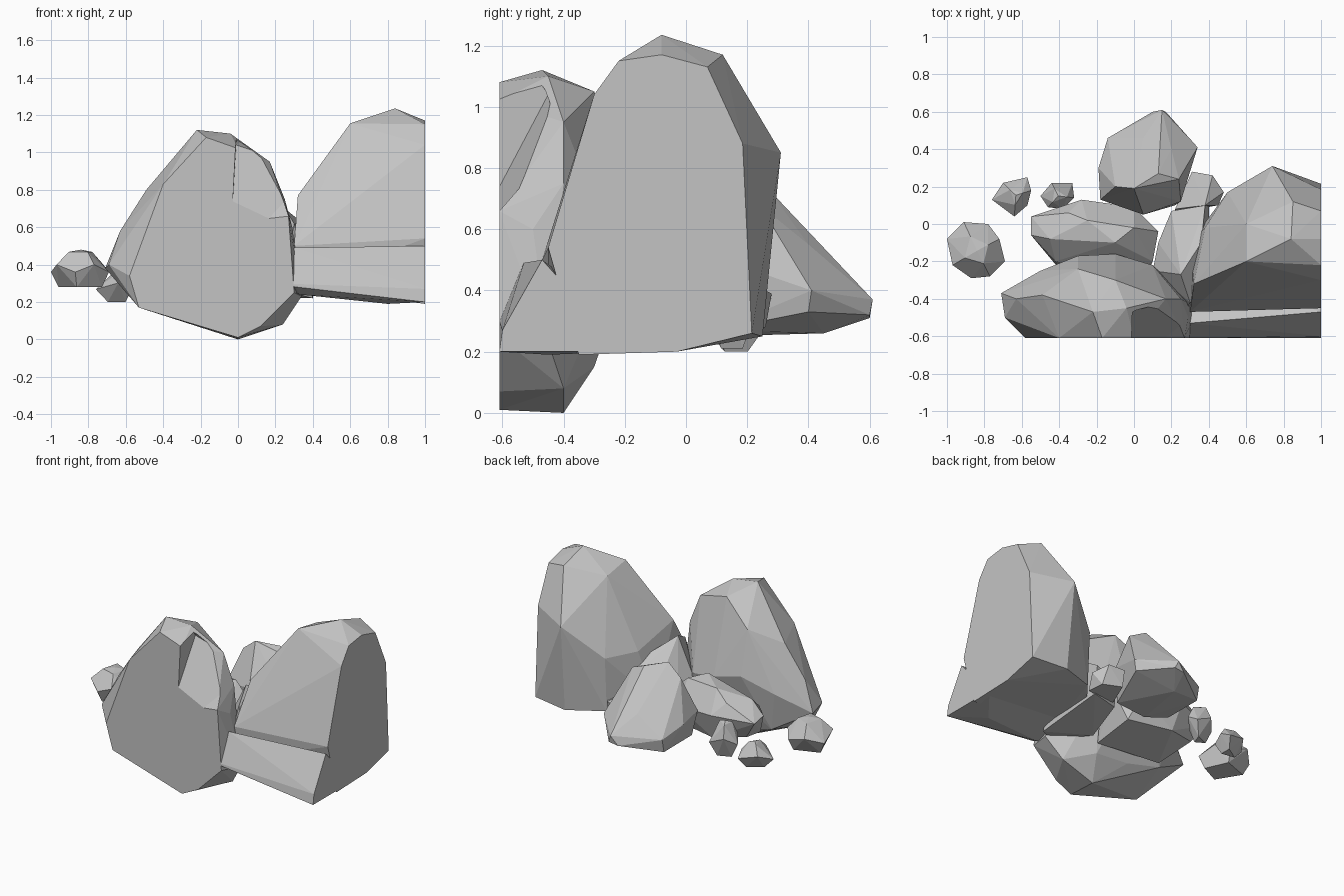
import bpy
import bmesh

cube = bpy.data.objects.get("Cube")
if cube:
    bpy.data.objects.remove(cube, do_unlink=True)

# Single stone colour
stone = bpy.data.materials.new("grey_stone")
stone.use_nodes = True
stone_colour = (0.55, 0.55, 0.55, 1)
stone.diffuse_color = stone_colour
shader = stone.node_tree.nodes["Principled BSDF"]
shader.inputs["Base Color"].default_value = stone_colour
shader.inputs["Roughness"].default_value = 0.9


def rock(name, corners):
    """Faceted stone: the convex hull of its corner points."""
    bm = bmesh.new()
    for corner in corners:
        bm.verts.new(corner)
    bmesh.ops.convex_hull(bm, input=bm.verts[:])
    loose = [v for v in bm.verts if not v.link_faces]
    bmesh.ops.delete(bm, geom=loose, context='VERTS')
    bmesh.ops.dissolve_limit(bm, angle_limit=0.02,
                             verts=bm.verts[:], edges=bm.edges[:])
    bmesh.ops.recalc_face_normals(bm, faces=bm.faces[:])
    mesh = bpy.data.meshes.new(name)
    bm.to_mesh(mesh)
    bm.free()
    mesh.materials.append(stone)
    obj = bpy.data.objects.new(name, mesh)
    bpy.context.collection.objects.link(obj)
    return obj


def pebble(name, outline, low, high, crown, base):
    """Small stone: a zigzag girdle with a smaller crown and base."""
    count = len(outline)
    mid_x = sum(x for x, y in outline) / count
    mid_y = sum(y for x, y in outline) / count
    height = high - low
    corners = []
    for i, (x, y) in enumerate(outline):
        girdle = 0.6 if i % 2 else 0.4
        corners.append((x, y, low + height * girdle))
        # Alternate corners carry the crown and the base
        scale = crown if i % 2 else base
        level = high - height * 0.06 if i % 2 else low
        corners.append((mid_x + (x - mid_x) * scale,
                        mid_y + (y - mid_y) * scale, level))
    corners.append((mid_x, mid_y, high))
    return rock(name, corners)


def carve(target, cutter):
    """Cut one stone out of another and drop the cutter."""
    cutter.hide_render = True
    cut = target.modifiers.new("notch", 'BOOLEAN')
    cut.operation = 'DIFFERENCE'
    cut.solver = 'EXACT'
    cut.object = cutter
    bpy.context.view_layer.objects.active = target
    bpy.ops.object.modifier_apply(modifier=cut.name)
    bpy.data.objects.remove(cutter, do_unlink=True)


# Front boulder, sliced flat along the front plane
front = -0.61
front_outline = [
    (-.53, .17), (-.58, .34), (-.4, .83), (-.17, 1.08), (0, 1.02), (.27, .66),
    (.28, .48), (.3, .25), (.12, .07), (0, .01), (-.2, .09)]
front_boulder = rock("front_boulder", [(x, front, z) for x, z in front_outline] + [
    (-.71, -.37, .38), (-.69, -.5, .4), (-.6, -.45, .28), (-.63, -.4, .58),
    (-.49, -.38, .8), (-.5, -.25, .5), (-.3, -.17, .6), (-.1, -.16, .55),
    (-.3, -.24, .9), (-.22, -.47, 1.12), (-.04, -.45, 1.1), (-.1, -.3, 1.05),
    (.17, -.4, .95), (.25, -.4, .75), (.1, -.22, .5), (.29, -.5, .6),
    (-.45, -.29, .23), (-.2, -.3, .17), (.05, -.3, .15), (.24, -.4, .08),
    (.34, -.45, .23), (0, -.4, 0)])

# Broken-out notch at its upper front corner
carve(front_boulder, rock("notch_cutter", [
    (-.03, -.63, .7), (.14, -.63, .62), (.4, -.63, .65), (-.01, -.45, 1.04),
    (.2, -.44, .96), (.4, -.42, .9), (0, -.63, 1.3), (.4, -.63, 1.3)]))

# Tall boulder, sliced flat along its outer side
side = 1
side_outline = [
    (-.45, .54), (-.3, 1.04), (-.22, 1.15), (-.08, 1.17), (.07, 1.13),
    (.185, .88), (.215, .26), (-.03, .2), (-.35, .19)]
rock("tall_boulder", [(side, y, z) for y, z in side_outline] + [
    (.84, -.08, 1.235), (.6, -.2, 1.155), (.6, 0, 1.12), (.85, .12, 1.17),
    (.66, .1, 1.01), (.8, .21, 1), (.74, .31, .85), (.5, .17, .64),
    (.38, -.02, .65), (.32, -.32, .77), (.3, -.47, .5), (.66, -.31, .82),
    (.64, -.45, .44), (.75, .25, .25), (.5, .15, .27), (.3, -.1, .3),
    (.3, -.45, .28)])

# Spreading foot in front of the tall boulder
rock("tall_boulder_foot", [
    (.22, front, .3), (.31, front, .28), (side, front, .2), (side, -.6, .27),
    (side, -.47, .5), (.64, -.49, .46), (.3, -.53, .49), (.3, -.2, .3),
    (side, -.2, .2), (.33, -.54, .24), (.8, -.45, .19)])

# Wedge stone leaning between the boulders
rock("wedge_stone", [
    (.1, -.25, .42), (.13, -.1, .42), (.25, -.27, .7), (.3, -.42, .62),
    (.2, .07, .42), (.38, .1, .48), (.36, -.1, .61), (.12, -.25, .23),
    (.25, -.5, .26), (.4, -.4, .22), (.2, .05, .27), (.4, .1, .27)])

# Low stone tucked behind the tall boulder
rock("low_stone", [
    (.31, .28, .39), (.42, .26, .4), (.48, .17, .36), (.22, .08, .4),
    (.38, .1, .42), (.31, .26, .28), (.44, .22, .27), (.22, .06, .29),
    (.45, .1, .27)])

# Egg-shaped stone at the back
rock("back_stone", [
    (.1, .6, .31), (.17, .6, .32), (.32, .4, .33), (.22, .1, .27),
    (0, .1, .25), (-.15, .15, .28), (-.14, .44, .27), (.05, .45, .26),
    (.15, .61, .37), (.34, .41, .4), (.25, .12, .5), (.05, .05, .5),
    (-.18, .13, .45), (-.19, .3, .42), (-.14, .46, .36), (.2, .4, .55),
    (.24, .24, .68), (0, .19, .76), (.13, .27, .73), (-.1, .2, .68),
    (.05, .46, .49)])

# Flat stone in the middle
rock("middle_stone", [
    (-.35, .06, .52), (-.1, -.1, .6), (0, -.02, .57), (-.25, .02, .58),
    (-.45, -.08, .52), (-.55, .04, .42), (-.55, -.06, .44), (-.42, -.2, .42),
    (-.05, -.28, .42), (.1, -.2, .42), (.13, -.04, .45), (0, .09, .42),
    (-.28, .13, .44), (-.46, 0, .29), (-.4, -.24, .22), (.06, -.28, .21),
    (.05, 0, .26), (-.25, .07, .26)])

# Loose pebbles
pebble("outer_pebble", [
    (-1, -.08), (-.97, -.22), (-.87, -.29), (-.77, -.28), (-.69, -.2),
    (-.72, -.08), (-.78, 0), (-.91, .01)], .28, .48, .5, .75)
pebble("low_pebble", [
    (-.76, .13), (-.64, .04), (-.57, .1), (-.55, .18), (-.57, .25),
    (-.7, .22)], .2, .37, .45, .5)
pebble("inner_pebble", [
    (-.5, .15), (-.46, .09), (-.38, .08), (-.32, .14), (-.33, .22),
    (-.44, .22)], .21, .45, .55, .5)
